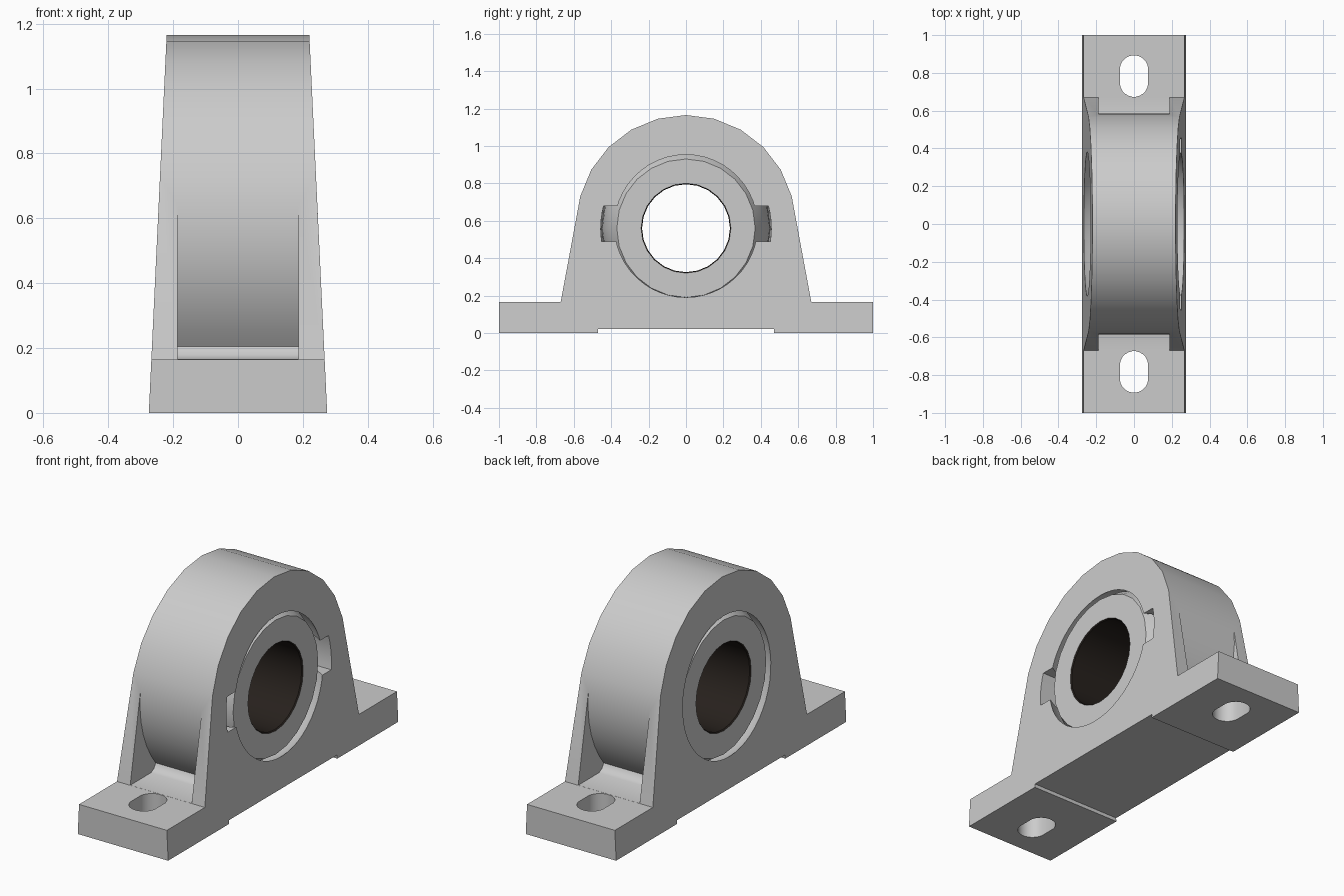
import bpy, bmesh, math
from mathutils import Matrix

if "Cube" in bpy.data.objects:
    bpy.data.objects.remove(bpy.data.objects["Cube"])

CZ = 0.56                      # bearing centre height


def finish(name, bm):
    bmesh.ops.recalc_face_normals(bm, faces=bm.faces[:])
    me = bpy.data.meshes.new(name)
    bm.to_mesh(me)
    bm.free()
    ob = bpy.data.objects.new(name, me)
    bpy.context.collection.objects.link(ob)
    return ob


def prism_x(name, pts, x0, x1):
    """Extrude a (y, z) outline along x; x0 and x1 are functions of z."""
    bm = bmesh.new()
    a = [bm.verts.new((x0(z), y, z)) for y, z in pts]
    b = [bm.verts.new((x1(z), y, z)) for y, z in pts]
    bm.faces.new(a)
    bm.faces.new(b)
    for i in range(len(pts)):
        j = (i + 1) % len(pts)
        bm.faces.new((a[i], a[j], b[j], b[i]))
    return finish(name, bm)


def cut(target, cutter):
    cutter.hide_render = True
    mod = target.modifiers.new("cut", 'BOOLEAN')
    mod.operation = 'DIFFERENCE'
    mod.solver = 'EXACT'
    mod.object = cutter
    bpy.context.view_layer.objects.active = target
    bpy.ops.object.modifier_apply(modifier=mod.name)
    bpy.data.objects.remove(cutter)


def smooth(ob):
    bpy.ops.object.select_all(action='DESELECT')
    ob.select_set(True)
    bpy.context.view_layer.objects.active = ob
    bpy.ops.object.shade_smooth_by_angle(angle=math.radians(30))


# Housing: foot and arch in one outline, sides drafted towards the top
half = [(0.47, 0.02), (0.47, 0), (1, 0), (1, 0.165), (0.67, 0.165)]
for k in range(5, 0, -1):
    t = math.radians(15 * k)
    half.append((0.585 * math.sin(t), 0.58 + 0.585 * math.cos(t)))
outline = half + [(0, 1.165)] + [(-y, z) for y, z in reversed(half)]
draft = lambda z: 0.275 - 0.055 * z / 1.165
housing = prism_x("housing", outline, lambda z: -draft(z), draft)

for s in (1, -1):
    # End pockets that follow the round of the arch
    arc = [(0.585 * math.cos(math.radians(d)), 0.58 + 0.585 * math.sin(math.radians(d)))
           for d in (6, -2, -10, -18, -26, -34, -40)]
    pts = arc + [(0.453, 0.195), (0.465, 0.178), (0.49, 0.1655), (0.72, 0.1655), (0.72, 0.641)]
    cut(housing, prism_x("pocket_cutter", [(s * y, z) for y, z in pts],
                         lambda z: -0.187, lambda z: 0.187))

    # Oblong bolt holes through the foot
    bm = bmesh.new()
    ring = []
    for i in range(24):
        t = math.radians(7.5 + 15 * i)
        y = 0.075 * math.sin(t) + math.copysign(0.035, math.sin(t))
        ring.append(bm.verts.new((0.075 * math.cos(t), s * 0.783 + y, -0.1)))
    face = bm.faces.new(ring)
    ext = bmesh.ops.extrude_face_region(bm, geom=[face])
    top = [v for v in ext["geom"] if isinstance(v, bmesh.types.BMVert)]
    bmesh.ops.translate(bm, verts=top, vec=(0, 0, 0.4))
    cut(housing, finish("bolt_hole_cutter", bm))

# Spherical seat for the bearing
bm = bmesh.new()
bmesh.ops.create_uvsphere(bm, u_segments=48, v_segments=32, radius=0.456,
                          matrix=Matrix.Translation((0, 0, CZ)) @ Matrix.Rotation(math.pi / 2, 4, 'Y'))
cut(housing, finish("seat_cutter", bm))

# Loading slots, on the right face only
for s in (1, -1):
    wall = [(s * math.sqrt(0.456 ** 2 - (z - CZ) ** 2), z)
            for z in (0.49, 0.52, 0.553, 0.585, 0.617, 0.65, 0.68)]
    cut(housing, prism_x("slot_cutter", [(s * 0.25, 0.49)] + wall + [(s * 0.25, 0.68)],
                         lambda z: 0.0, lambda z: 0.35))
smooth(housing)

# Bearing insert: crowned outside, flat faces, chamfered bore with dark lining
W = 0.229
profile = [(-W + 2 * W * i / 8, 0.37 + 0.082 * (1 - (-1 + i / 4) ** 2)) for i in range(9)]
profile += [(W, 0.24), (W - 0.006, 0.235), (-W + 0.006, 0.235), (-W, 0.24)]
N = 24
bm = bmesh.new()
rings = [[bm.verts.new((x, r * math.sin(math.tau * i / N), CZ + r * math.cos(math.tau * i / N)))
          for x, r in profile] for i in range(N)]
for i in range(N):
    a, b = rings[i], rings[(i + 1) % N]
    for k in range(len(profile)):
        j = (k + 1) % len(profile)
        f = bm.faces.new((a[k], a[j], b[j], b[k]))
        f.material_index = 1 if k in (9, 10, 11) else 0
bearing = finish("bearing_insert", bm)
for name, col in (("insert_grey", (0.8, 0.8, 0.8, 1)), ("bore_dark", (0.02, 0.015, 0.012, 1))):
    m = bpy.data.materials.new(name)
    m.diffuse_color = col
    m.use_nodes = True
    m.node_tree.nodes["Principled BSDF"].inputs["Base Color"].default_value = m.diffuse_color
    bearing.data.materials.append(m)
smooth(bearing)
